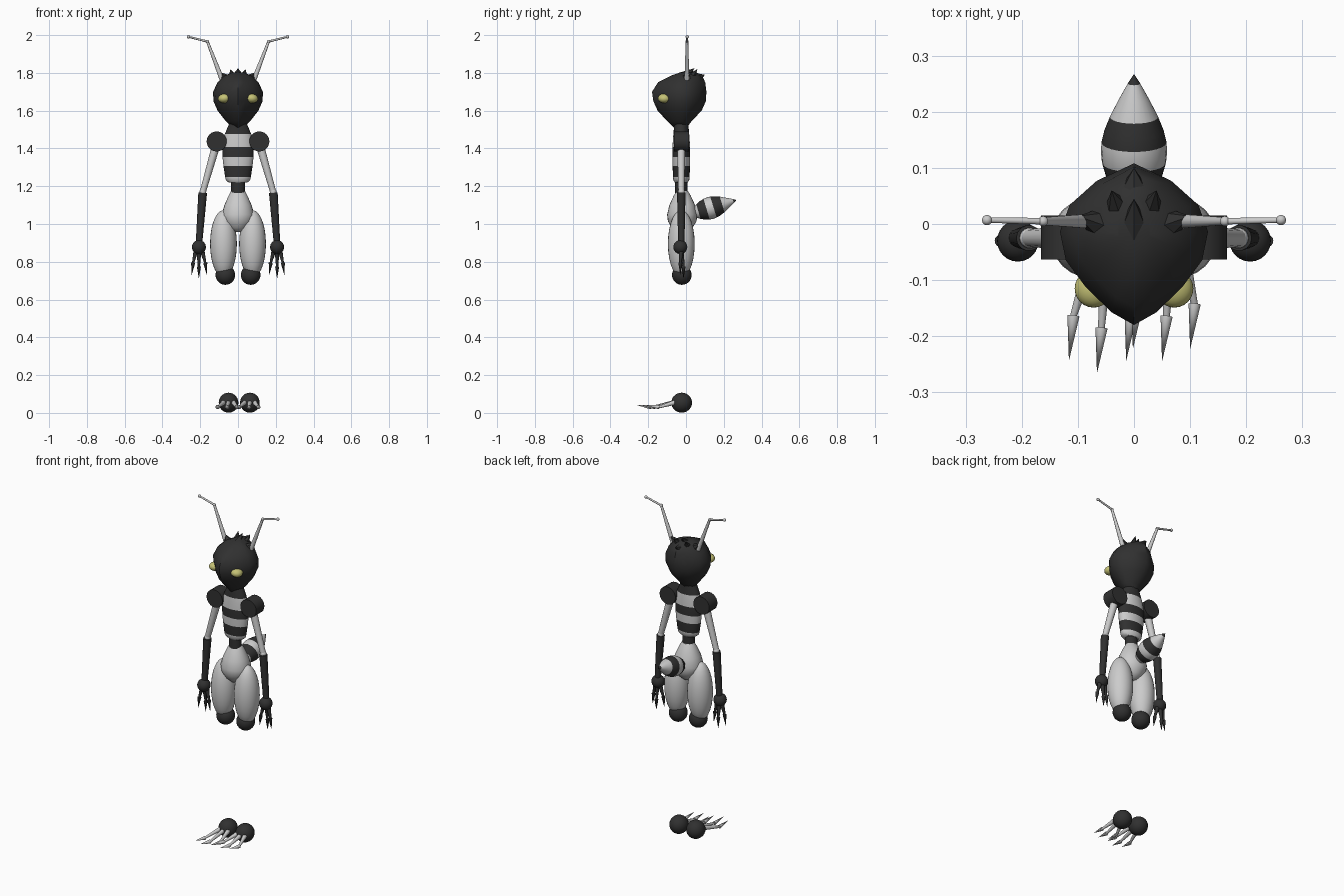
import bpy, bmesh, math
from mathutils import Vector, Matrix

if "Cube" in bpy.data.objects:
    bpy.data.objects.remove(bpy.data.objects["Cube"])


def material(name, rgb):
    m = bpy.data.materials.new(name)
    m.use_nodes = True
    m.diffuse_color = (*rgb, 1)
    m.node_tree.nodes["Principled BSDF"].inputs["Base Color"].default_value = (*rgb, 1)
    return m


BLACK = material("charcoal", (0.03, 0.03, 0.03))
WHITE = material("pale grey", (0.6, 0.6, 0.6))
YELLOW = material("dull yellow", (0.56, 0.54, 0.18))
Y = -0.025  # depth of the body axis


def finish(name, bm, mats, matrix=None, angle=45):
    """Turn a bmesh into a shaded object."""
    bmesh.ops.recalc_face_normals(bm, faces=bm.faces)
    me = bpy.data.meshes.new(name)
    bm.to_mesh(me)
    bm.free()
    for m in mats:
        me.materials.append(m)
    ob = bpy.data.objects.new(name, me)
    bpy.context.collection.objects.link(ob)
    if matrix:
        ob.matrix_world = matrix
    bpy.ops.object.select_all(action="DESELECT")
    ob.select_set(True)
    bpy.context.view_layer.objects.active = ob
    bpy.ops.object.shade_smooth_by_angle(angle=math.radians(angle))
    return ob


def ball(name, loc, size, mat, tilt=0):
    bm = bmesh.new()
    bmesh.ops.create_uvsphere(bm, u_segments=24, v_segments=14, radius=1)
    mx = Matrix.Translation(loc) @ Matrix.Rotation(tilt, 4, "Y") @ Matrix.Diagonal((*size, 1))
    bm.transform(mx)
    return finish(name, bm, [mat])


def rod(name, a, b, r1, r2, mat, sides=14):
    """Tapered rod from point a to point b."""
    a, b = Vector(a), Vector(b)
    bm = bmesh.new()
    bmesh.ops.create_cone(bm, cap_ends=True, segments=sides, radius1=r1, radius2=r2, depth=(b - a).length)
    turn = (b - a).to_track_quat("Z", "Y").to_matrix().to_4x4()
    bm.transform(Matrix.Translation((a + b) / 2) @ turn)
    return finish(name, bm, [mat])


def loft(name, rings, mats, bands=None, matrix=None, angle=45):
    """Skin a stack of closed rings; bands gives a material slot per gap."""
    bm = bmesh.new()
    loops = [[bm.verts.new(p) for p in ring] for ring in rings]
    n = len(loops[0])
    for k, (lo, hi) in enumerate(zip(loops, loops[1:])):
        for i in range(n):
            j = (i + 1) % n
            bm.faces.new((lo[i], lo[j], hi[j], hi[i])).material_index = bands[k] if bands else 0
    for k, loop in ((0, loops[0]), (-1, loops[-1])):
        bm.faces.new(loop).material_index = bands[k] if bands else 0
    return finish(name, bm, mats, matrix, angle)


def oval(z, rx, ry, cy=Y, sides=24):
    turn = [2 * math.pi * i / sides for i in range(sides)]
    return [(rx * math.cos(t), cy + ry * math.sin(t), z) for t in turn]


def claw(name, root, joint, tip, mat, size=1):
    """Thin digit ending in a wider pointed claw."""
    rod(name + "_bone", root, joint, 0.013 * size, 0.006 * size, mat)
    rod(name + "_claw", joint, tip, 0.011 * size, 0, mat)


# Head: beaked front, softly pointed back
half = [(0, -1), (.3, -.86), (.65, -.58), (.92, -.28), (1, .05), (.87, .42), (.5, .76), (0, 1)]
outline = half + [(-x, y) for x, y in half[-2:0:-1]]


def head_ring(z, w, front, back):
    return [(x * w, -.02 + (y * (-.02 - front) if y < 0 else y * (back + .02)), z) for x, y in outline]


head = [(1.505, .025, -.06, 0), (1.545, .065, -.1, .03), (1.6, .108, -.15, .083), (1.65, .13, -.173, .105),
        (1.7, .132, -.18, .108), (1.75, .108, -.148, .102), (1.785, .07, -.08, .085), (1.803, .03, -.03, .055)]
loft("head", [head_ring(*r) for r in head], [BLACK], angle=50)

# Swept tufts on the crown
rod("crown_tuft", (0, -.01, 1.78), (0, .045, 1.825), .03, 0, BLACK, 6)
rod("back_tuft", (0, .05, 1.77), (0, .1, 1.79), .035, 0, BLACK, 6)

# Torso, striped by height
torso = [(1.535, .045, .038), (1.495, .062, .04), (1.476, .07, .042), (1.407, .084, .047),
         (1.354, .082, .047), (1.307, .077, .046), (1.249, .068, .044), (1.232, .064, .042), (1.22, .05, .034)]
loft("torso", [oval(*r) for r in torso], [BLACK, WHITE], [0, 0, 1, 0, 1, 0, 1, 1])
loft("waist", [oval(1.225, .036, .032), oval(1.15, .036, .032)], [BLACK])

# Pelvis
pelvis = [(1.175, .036, .03), (1.15, .05, .045), (1.1, .072, .068), (1.05, .086, .08),
          (1.015, .08, .076), (.98, .055, .055), (.957, .028, .03)]
loft("pelvis", [oval(*r, cy=-.02) for r in pelvis], [WHITE])

# Striped abdomen pointing back and slightly up
abdomen = [(0, .024), (.025, .04), (.045, .05), (.07, .057), (.09, .059), (.108, .058),
           (.13, .053), (.156, .043), (.19, .026), (.218, .011), (.234, .001)]
aim = Matrix.Translation((0, .042, 1.058)) @ Matrix.Rotation(math.radians(-73), 4, "X")
loft("abdomen", [oval(z, r, r, 0) for z, r in abdomen], [BLACK, WHITE],
     [1, 0, 0, 1, 1, 0, 0, 1, 1, 0], aim)

# Paired parts
for s, side in ((1, "left"), (-1, "right")):
    ball(side + "_eye", (s * .072, -.115, 1.665), (.034, .034, .025), YELLOW, s * .12)

    # Antenna with jointed tip
    base, knee, tip = (s * .085, .005, 1.765), (s * .162, .005, 1.966), (s * .262, .007, 1.991)
    rod(side + "_antenna_stem", base, knee, .013, .007, WHITE)
    rod(side + "_antenna_tip", knee, tip, .006, .005, WHITE)
    for part, p in (("joint", knee), ("knob", tip)):
        ball(f"{side}_antenna_{part}", p, (.009,) * 3, WHITE)
    rod(side + "_brow_tuft", (s * .06, 0, 1.765), (s * .095, .012, 1.8), .03, .004, BLACK, 6)
    rod(side + "_side_tuft", (s * .03, .03, 1.78), (s * .04, .06, 1.82), .022, 0, BLACK, 6)

    # Arm
    rod(side + "_shoulder", (s * .113, Y + .04, 1.437), (s * .113, Y - .038, 1.437), .053, .053, BLACK, 24)
    rod(side + "_upper_arm", (s * .115, Y, 1.42), (s * .186, Y, 1.17), .022, .016, WHITE)
    ball(side + "_elbow", (s * .186, Y, 1.17), (.018,) * 3, WHITE)
    rod(side + "_forearm", (s * .187, Y, 1.165), (s * .207, Y, .89), .023, .017, BLACK)
    ball(side + "_wrist", (s * .207, Y - .005, .878), (.037,) * 3, BLACK)
    for name, spread, dy, low in (("outer", .038, -.005, .73), ("middle", 0, .012, .71), ("inner", -.042, -.005, .73)):
        x = s * .207
        claw(f"{side}_{name}_finger", (x + s * spread * .4, Y, .86),
             (x + s * spread * .8, Y + dy, low + .065), (x + s * spread, Y + dy, low), BLACK)

    # Leg
    ball(side + "_thigh", (s * .077, Y, .895), (.071, .071, .178), WHITE)
    ball(side + "_knee", (s * .067, -.022, .73), (.052,) * 3, BLACK)

    # Foot with three clawed toes
    foot = .063 if s > 0 else -.05
    ball(side + "_foot", (foot, -.023, .054), (.052, .055, .053), BLACK)
    mid, reach = (.05, -.245) if s > 0 else (-.066, -.266)
    for name, dx, back in (("outer", .05, .022), ("middle", 0, 0), ("inner", -.052, .022)):
        tx, ty = mid + s * dx, reach + back
        claw(f"{side}_{name}_toe", (foot + s * dx * .5, -.06, .055),
             (tx + .008, ty + .08, .03), (tx, ty, .043), WHITE)
